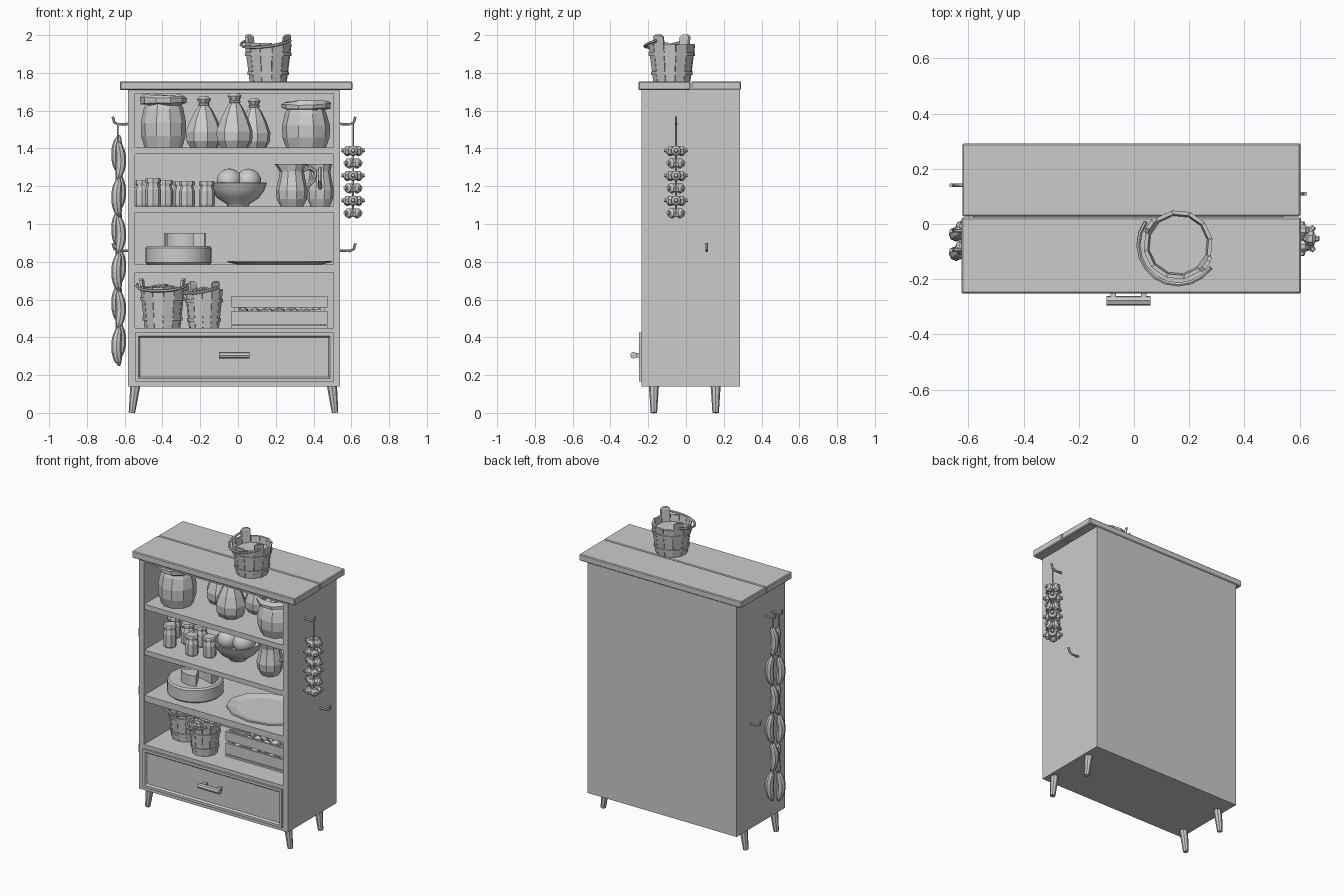
import bpy, bmesh, math, random
from mathutils import Vector, Matrix

if "Cube" in bpy.data.objects:
    bpy.data.objects.remove(bpy.data.objects["Cube"])
random.seed(4)
TAU = math.tau

def finish(name, bm, loc=(0, 0, 0), smooth=False):
    bmesh.ops.recalc_face_normals(bm, faces=bm.faces)
    me = bpy.data.meshes.new(name)
    bm.to_mesh(me); bm.free()
    ob = bpy.data.objects.new(name, me)
    ob.location = loc
    bpy.context.collection.objects.link(ob)
    if smooth:
        bpy.ops.object.select_all(action='DESELECT')
        bpy.context.view_layer.objects.active = ob
        ob.select_set(True)
        bpy.ops.object.shade_smooth_by_angle(angle=math.radians(40))
    return ob

def box(name, x0, x1, y0, y1, z0, z1, bevel=0):
    bm = bmesh.new()
    bmesh.ops.create_cube(bm, size=1, matrix=Matrix.LocRotScale(
        ((x0+x1)/2, (y0+y1)/2, (z0+z1)/2), None, (x1-x0, y1-y0, z1-z0)))
    if bevel:
        bmesh.ops.bevel(bm, geom=bm.edges[:], offset=bevel, segments=1, affect='EDGES')
    return finish(name, bm)

def skin(bm, rings, cap=True):
    n = len(rings[0])
    for a, b in zip(rings, rings[1:]):
        for i in range(n):
            bm.faces.new((a[i], a[(i+1) % n], b[(i+1) % n], b[i]))
    if cap:
        bm.faces.new(rings[0]); bm.faces.new(rings[-1])

def lathe(name, prof, n, loc, smooth=False, matrix=None, jitter=0, sy=1, turn=0):
    """Revolve (radius, height) points; the end rings are capped."""
    bm = bmesh.new()
    rings = [[bm.verts.new((r*math.cos(TAU*i/n+turn), sy*r*math.sin(TAU*i/n+turn),
              z + (random.uniform(-jitter, jitter) if z > .15 else 0)))
              for i in range(n)] for r, z in prof]
    skin(bm, rings)
    if matrix:
        bm.transform(matrix)
    return finish(name, bm, loc, smooth)

def tube(name, pts, radii, n=6, smooth=False):
    pts = [Vector(p) for p in pts]
    if not isinstance(radii, (list, tuple)):
        radii = [radii]*len(pts)
    bm, rings, prev = bmesh.new(), [], None
    for k, p in enumerate(pts):
        t = (pts[min(k+1, len(pts)-1)] - pts[max(k-1, 0)]).normalized()
        u = prev - t*prev.dot(t) if prev else t.orthogonal()
        u.normalize(); prev = u
        v = t.cross(u)
        rings.append([bm.verts.new(p + radii[k]*(u*math.cos(TAU*i/n) + v*math.sin(TAU*i/n)))
                      for i in range(n)])
    skin(bm, rings)
    return finish(name, bm, smooth=smooth)

def lumps(name, spots, r, sub=1, squash=.85, smooth=False):
    """Rounded food pieces joined in one mesh."""
    bm = bmesh.new()
    for p in spots:
        rot = Matrix.Rotation(random.uniform(0, TAU), 4, 'Z')
        bmesh.ops.create_icosphere(bm, subdivisions=sub, radius=r*random.uniform(.88, 1.1),
            matrix=Matrix.Translation(p) @ rot @ Matrix.Diagonal((1.1, .95, squash, 1)))
    return finish(name, bm, smooth=smooth)

def heap(cx, cy, z, R, count):
    return [(cx + R*math.sqrt((i+.5)/count)*math.cos(i*2.4),
             cy + R*math.sqrt((i+.5)/count)*math.sin(i*2.4), z + .02*(1-i/count)) for i in range(count)]

def bucket(name, x, y, z, rb, rt, h, ear, fill=False):
    """Staved bucket; ear = angle of one tall stave, handle rests on one side."""
    n, th = 12, .014
    bm = bmesh.new()
    for k in range(n):
        top = h + (.035 if k % 6 == 0 else random.uniform(-.006, .006))
        rk = rb + (rt-rb)*top/h
        a0, a1 = ear + TAU*(k-.48)/n, ear + TAU*(k+.48)/n
        def ring(r, zz, f=0):
            q = (a1-a0)*f
            return [bm.verts.new((rr*math.cos(a), rr*math.sin(a), zz))
                    for rr, a in ((r, a0+q), (r, a1-q), (r-th, a1-q), (r-th, a0+q))]
        rings = [ring(rb, 0), ring(rk, top)]
        if k % 6 == 0:
            rings.append(ring(rk+.002, top+.012, .25))
        skin(bm, rings)
    finish(name + "_staves", bm, (x, y, z))
    lathe(name + "_floor", [(rb-.004, .005), (rb-.002, .025)], n, (x, y, z), turn=ear+TAU/24)
    for i, f in enumerate((.22, .72)):
        r = rb + (rt-rb)*f
        lathe(f"{name}_band_{i}", [(r-.003, h*f-.009), (r+.005, h*f-.009), (r+.007, h*f+.009), (r-.003, h*f+.009)],
              n, (x, y, z), turn=ear+TAU/24)
    arc = [(x + (rt+.018)*math.cos(ear-math.pi*t/10), y + (rt+.018)*math.sin(ear-math.pi*t/10),
            z + h + .015 - .035*math.sin(math.pi*t/10)) for t in range(11)]
    tube(name + "_handle", arc, .008)
    if fill:
        lathe(name + "_fill_base", [(rb-.01, .03), (rt-.02, h-.03)], n, (x, y, z))
        lumps(name + "_nuts", heap(x, y, z+h-.018, rt-.03, 22), .021)

# Cabinet carcass
L, R, F, B = -.583, .541, -.236, .287
box("left_side", L, L+.038, F, B, .14, 1.712)
box("right_side", R-.036, R, F, B, .14, 1.712)
box("back_panel", L+.038, R-.036, B-.02, B, .14, 1.712)
box("top_rail", L+.038, R-.036, F, B-.02, 1.692, 1.712)
for i, (a, b) in enumerate(((1.37, 1.406), (1.06, 1.093), (.742, .785))):
    box(f"shelf_{i}", L+.038, R-.036, F+.004, B-.02, a, b)
box("drawer_case", L+.038, R-.036, F, B-.02, .14, .45)
box("top_plank_front", -.625, .605, -.252, .024, 1.709, 1.755, .005)
box("top_plank_back", -.622, .603, .028, .292, 1.711, 1.755, .005)

# Drawer front with inset panel, and handle
bm = bmesh.new()
bmesh.ops.create_cube(bm, size=1, matrix=Matrix.LocRotScale((-.02, -.24, .295), None, (1.05, .02, .26)))
face = [f for f in bm.faces if f.normal.y < -.9]
bmesh.ops.inset_region(bm, faces=face, thickness=.024)
bmesh.ops.inset_region(bm, faces=face, thickness=.012, depth=-.012)
finish("drawer_front", bm)
tube("drawer_handle", [(-.1, -.278, .305), (.06, -.278, .305)], .018, 8)
for x in (-.075, .035):
    box("handle_post", x-.01, x+.01, -.275, -.235, .292, .318)

# Splayed legs
for xt, xb in ((-.543, -.562), (.497, .514)):
    for y in (-.17, .157):
        tube("leg", [(xb, y, 0), (xt, y, .15)], [.017, .027], 8)

# Side hooks
def hook(s, y, z):
    x = R if s > 0 else L
    tube("hook", [(x-s*.005, y, z), (x+s*.05, y, z-.003), (x+s*.072, y, z+.008),
                  (x+s*.08, y, z+.038)], .007)
for s, y, z in ((-1, -.025, 1.53), (-1, -.095, 1.53), (-1, .14, .86), (1, -.053, 1.53), (1, .11, .86)):
    hook(s, y, z)

# Sausage strings
for j, (y, z0) in enumerate(((-.025, 1.47), (-.095, 1.44))):
    tube("sausage_string", [(-.638, y, 1.53), (-.63, y, z0-1.15)], .004, 5)
    for i in range(6):
        s = 1 if (i+j) % 2 else -1
        za = z0 - i*.197
        pts, rad = [], []
        for k in range(9):
            t = k/8
            pts.append((-.632 + s*.016*math.sin(math.pi*t) - .004*s, y + s*.012*math.sin(math.pi*t), za - .205*t))
            rad.append((.006, .02, .025, .027, .027, .027, .025, .02, .006)[k])
        tube("sausage", pts, rad, 8)

# Garlic braid
tube("garlic_cord", [(.61, -.053, 1.535), (.609, -.053, 1.05)], .005, 5)
bulb = [(.004, .005), (.018, .01), (.029, .024), (.026, .04), (.012, .05), (.009, .062)]
for i in range(6):
    for k in range(4):
        a = TAU*(k + .5*(i % 2))/4
        m = Matrix.Rotation(a, 4, 'Z') @ Matrix.Rotation(math.radians(85), 4, 'Y')
        lathe("garlic_bulb", bulb, 7, (.609, -.053, 1.385-i*.066), matrix=m)

# Buckets
bucket("top_bucket", .16, -.075, 1.755, .1, .126, .2, math.radians(-35))
bucket("low_bucket_back", -.4, .02, .45, .095, .118, .215, math.radians(-12), True)
bucket("low_bucket_front", -.18, -.1, .45, .08, .1, .2, math.radians(-50), True)

# Top shelf: open sacks and tied bags
sack = [(.1, 0), (.118, .06), (.12, .13), (.105, .2), (.095, .225), (.122, .235), (.124, .26),
        (.108, .275), (.092, .255), (.09, .22)]
lathe("sack_left", sack, 10, (-.395, -.09, 1.406), jitter=.007)
lathe("sack_right", [(r*1.06, z*.88) for r, z in sack], 10, (.36, -.085, 1.406), jitter=.007)
lumps("sack_potatoes", heap(.36, -.085, 1.61, .075, 11), .032)
bag = [(.075, 0), (.095, .035), (.098, .085), (.075, .15), (.042, .215), (.022, .24), (.038, .272), (.022, .288)]
for x, y, w, h in ((-.18, .08, 1, .94), (-.018, -.05, 1, 1), (.085, .1, .9, .9)):
    lathe("tied_bag", [(r*w, z*h) for r, z in bag], 8, (x, y, 1.406), turn=.2)
    lathe("bag_tie", [(.024, .234*h), (.03, .238*h), (.03, .246*h), (.024, .25*h)], 8, (x, y, 1.406))

# Second shelf: jars, bowl and jugs
for x, y, h in ((-.45, -.09, .15), (-.508, .04, .14), (-.385, .01, .14), (-.27, -.11, .135), (-.3, .03, .135), (-.165, -.07, .135)):
    lathe("jar", [(.038, 0), (.042, .01), (.042, h*.6), (.033, h*.78), (.033, h*.84)], 8, (x, y, 1.093))
    lathe("jar_lid", [(.04, h*.82), (.042, h*.86), (.042, h*.95), (.037, h)], 8, (x, y, 1.093))
lathe("bowl", [(.055, 0), (.06, .012), (.11, .045), (.14, .085), (.153, .125), (.145, .127),
               (.13, .085), (.1, .052), (.03, .03)], 20, (0, 0, 1.093), True)
lumps("bowl_buns", [(-.045, -.03, 1.227), (.055, -.01, 1.225), (0, .07, 1.215)], .066, 3, .95, True)
jug = [(.06, 0), (.08, .04), (.085, .085), (.07, .15), (.064, .185), (.074, .225), (.066, .225), (.054, .18), (.05, .12)]
for x, y, w in ((.285, -.06, 1), (.435, .12, .85)):
    ob = lathe("jug", [(r*w, z) for r, z in jug], 10, (x, y, 1.093))
    for v in ob.data.vertices:
        if v.co.z > .22 and v.co.x < -.055*w:
            v.co.x -= .018
    if w == 1:
        tube("jug_handle", [(x+.06, y, 1.285), (x+.1, y, 1.3), (x+.125, y, 1.275), (x+.115, y, 1.23), (x+.07, y, 1.19)], .012)
    else:
        tube("jug_handle", [(x, y-.052, 1.285), (x, y-.1, 1.295), (x, y-.105, 1.23), (x, y-.065, 1.19)], .011)

# Third shelf: cheese wheel, cut cheese and oval tray
lathe("cheese_wheel", [(.165, 0), (.175, .01), (.175, .088), (.165, .098)], 24, (-.315, -.01, .785), True)
for i, (a, b, x, y) in enumerate(((-.3, 3.5, -.28, .0), (3.75, 5.2, -.285, -.02))):
    bm = bmesh.new()
    pts = [(0, 0)] + [(.108*math.cos(a+(b-a)*k/12), .108*math.sin(a+(b-a)*k/12)) for k in range(13)]
    skin(bm, [[bm.verts.new((px, py, z)) for px, py in pts] for z in (0, .07)])
    finish(f"cut_cheese_{i}", bm, (x, y, .883), True)
lathe("tray", [(.22, 0), (.28, .014), (.275, .02), (.215, .008)], 12, (.22, .01, .785), sy=.78)

# Bottom shelf: slatted crate with produce
x0, x1, y0, y1 = -.035, .473, -.085, .2
for a, b in ((.467, .54), (.557, .618)):
    for y in (y0, y1-.014):
        box("crate_slat", x0, x1, y, y+.014, a, b)
    for x in (x0, x1-.014):
        box("crate_end_slat", x, x+.014, y0+.014, y1-.014, a, b)
for x in (x0+.014, x1-.04):
    for y in (y0+.014, y1-.04):
        box("crate_post", x, x+.026, y, y+.026, .45, .61)
box("crate_base", x0, x1, y0, y1, .45, .462)
lumps("crate_produce", [(x0+.06+.065*i, y0+.055+.058*j, .515+.018*((i+j) % 2))
                        for i in range(7) for j in range(4)], .034)
